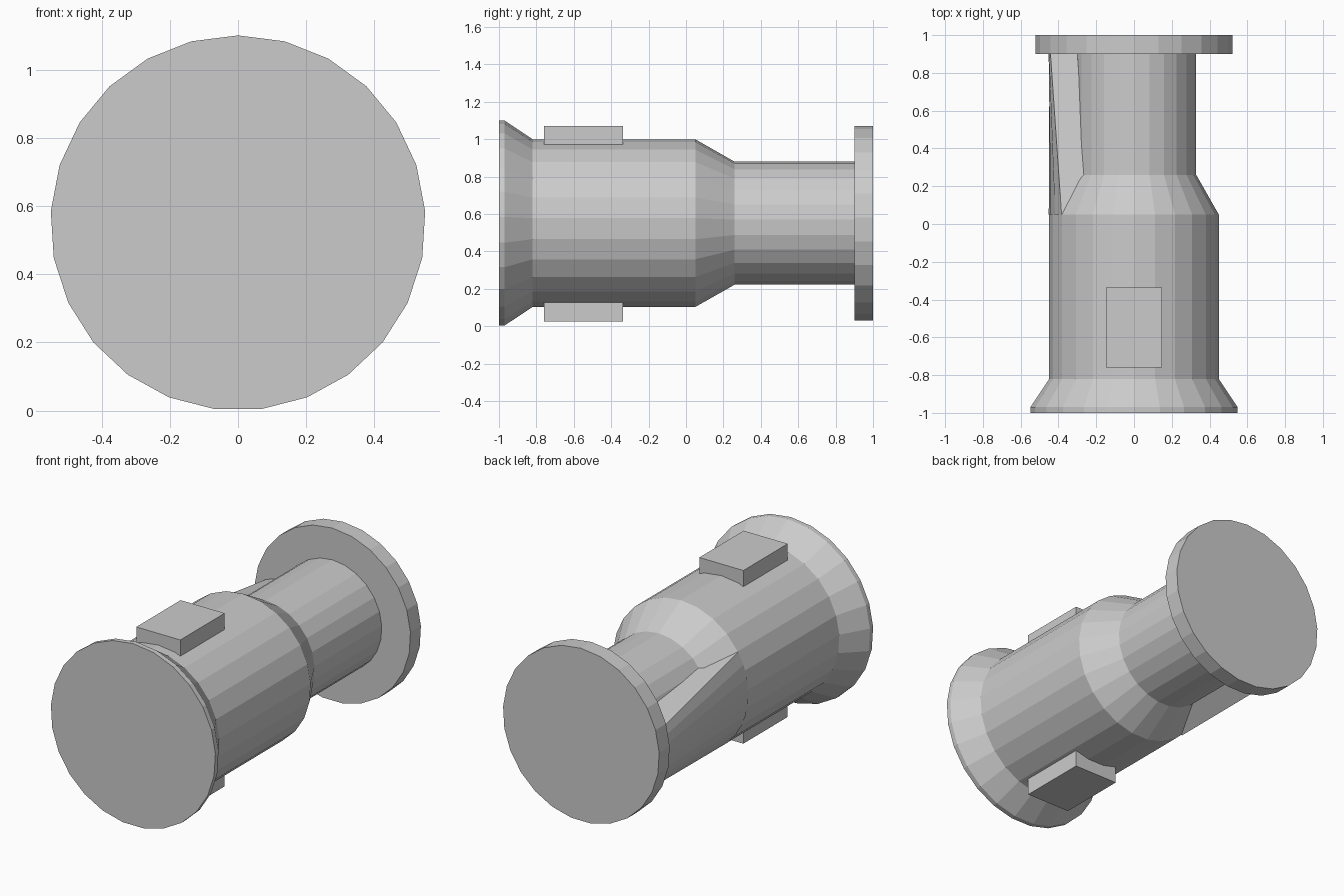
import bpy, bmesh
from math import sin, cos, tau, radians

if "Cube" in bpy.data.objects:
    bpy.data.objects.remove(bpy.data.objects["Cube"])

AXIS_Z = 0.55   # height of the barrel axis
SIDES = 25


def make_object(name, bm):
    bmesh.ops.recalc_face_normals(bm, faces=bm.faces)
    mesh = bpy.data.meshes.new(name)
    bm.to_mesh(mesh)
    bm.free()
    obj = bpy.data.objects.new(name, mesh)
    bpy.context.collection.objects.link(obj)
    return obj


def loft(name, sections):
    """Skin closed sections of equal point count and cap both ends."""
    bm = bmesh.new()
    rings = [[bm.verts.new(p) for p in s] for s in sections]
    for a, b in zip(rings, rings[1:]):
        for i in range(len(a)):
            j = (i + 1) % len(a)
            bm.faces.new((a[i], a[j], b[j], b[i]))
    bm.faces.new(rings[0])
    bm.faces.new(rings[-1])
    return make_object(name, bm)


def turned(name, profile):
    """Revolve (y, radius) pairs about the barrel axis."""
    angles = [tau * i / SIDES for i in range(SIDES)]
    return loft(name, [[(r * sin(a), y, AXIS_Z + r * cos(a)) for a in angles]
                       for y, r in profile])


def box(name, lo, hi):
    bm = bmesh.new()
    bmesh.ops.create_cube(bm, size=1)
    for v in bm.verts:
        v.co = [l + (h - l) * (c + 0.5) for c, l, h in zip(v.co, lo, hi)]
    return make_object(name, bm)


def side_section(y, top_in, bottom_in, start, end, steps=8):
    """Sector slice on the left: inner points plus an arc at barrel radius."""
    pts = [(top_in[0], y, AXIS_Z + top_in[1])]
    for i in range(steps + 1):
        a = radians(start + (end - start) * i / steps)
        pts.append((0.452 * cos(a), y, AXIS_Z + 0.452 * sin(a)))
    pts.append((bottom_in[0], y, AXIS_Z + bottom_in[1]))
    return pts


# Barrel: flared mouth, wide body, cone step, narrow neck
turned("barrel", [(-1.0, 0.55), (-0.97, 0.55), (-0.82, 0.45), (0.05, 0.45),
                  (0.26, 0.33), (0.9, 0.33)])

# Disc flange at the back
turned("rear_flange", [(0.9, 0.522), (1.0, 0.522)])

# Left side web carrying the wide radius back to the flange
loft("side_web", [
    side_section(0.05, (-0.24, 0.215), (-0.20, -0.24), 148, 226),
    side_section(0.90, (-0.30, 0.137), (-0.22, -0.23), 168, 222)])

# Flat pads above and below the body
for name, z0, z1 in (("top_pad", 0.97, 1.07), ("bottom_pad", 0.025, 0.13)):
    box(name, (-0.147, -0.76, z0), (0.147, -0.337, z1))
